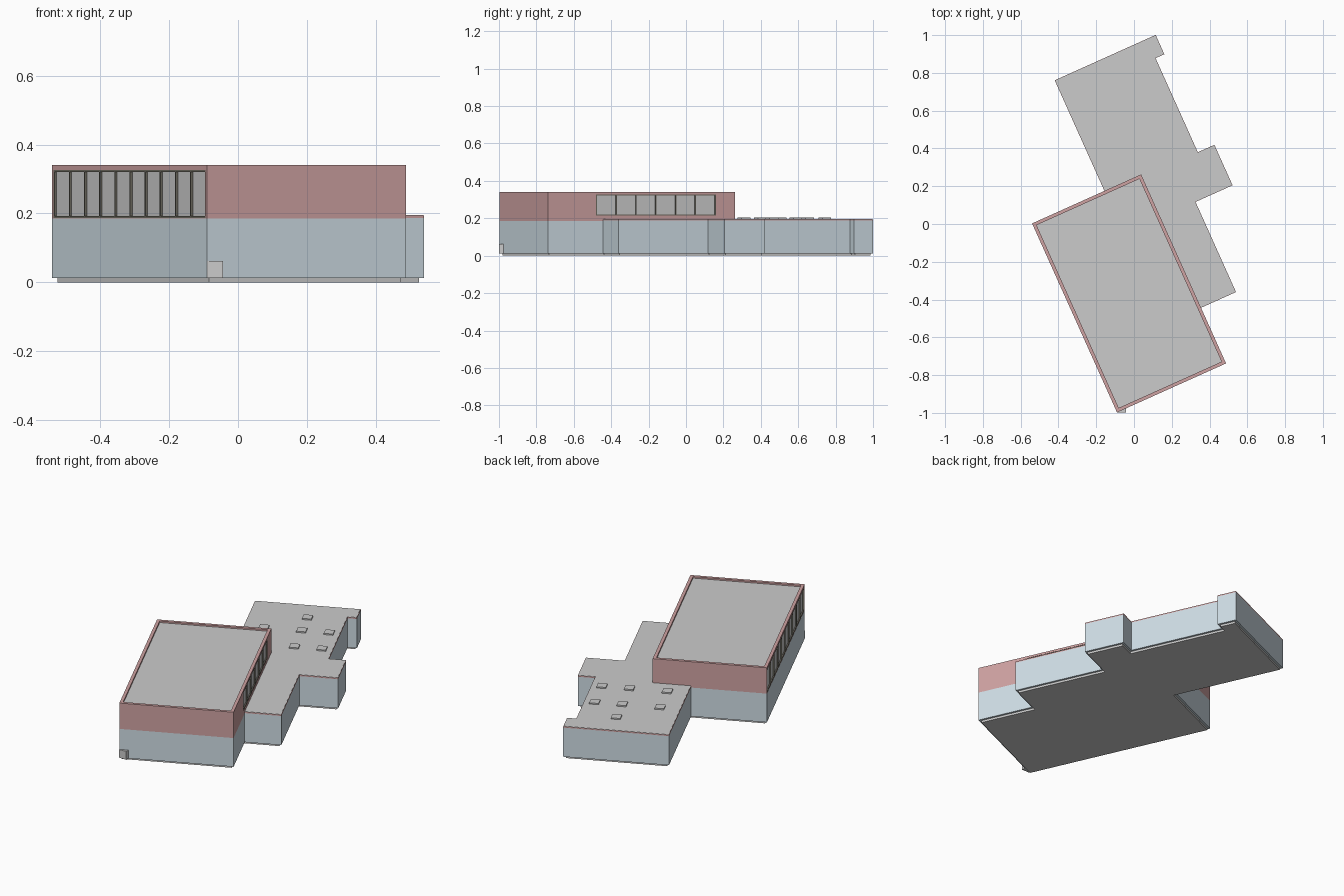
import bpy, bmesh, math

if "Cube" in bpy.data.objects:
    bpy.data.objects.remove(bpy.data.objects["Cube"])

TURN = math.radians(24.2)   # whole building is turned on the site


def material(name, color):
    m = bpy.data.materials.new(name)
    m.diffuse_color = (*color, 1)
    m.use_nodes = True
    m.node_tree.nodes["Principled BSDF"].inputs["Base Color"].default_value = m.diffuse_color
    return m


BLUE = material("pale_blue_wall", (0.62, 0.72, 0.78))
RED = material("dusty_red_cladding", (0.62, 0.36, 0.36))
FRAME = material("dark_frame", (0.16, 0.15, 0.12))


def prism(name, outline, z0, z1, mat=None, turn=TURN):
    """Extrude a counter-clockwise outline from z0 to z1."""
    bm = bmesh.new()
    face = bm.faces.new([bm.verts.new((x, y, z0)) for x, y in outline])
    top = bmesh.ops.extrude_face_region(bm, geom=[face])["geom"]
    for v in top:
        if isinstance(v, bmesh.types.BMVert):
            v.co.z = z1
    bmesh.ops.recalc_face_normals(bm, faces=bm.faces)
    mesh = bpy.data.meshes.new(name)
    bm.to_mesh(mesh)
    bm.free()
    ob = bpy.data.objects.new(name, mesh)
    bpy.context.collection.objects.link(ob)
    ob.rotation_euler.z = turn
    if mat:
        mesh.materials.append(mat)
    return ob


def rect(x0, x1, y0, y1):
    return [(x0, y0), (x1, y0), (x1, y1), (x0, y1)]


def inset(outline, d):
    """Shrink a right-angled counter-clockwise outline by d."""
    out = []
    for i, (x, y) in enumerate(outline):
        px, py = outline[i - 1]
        nx, ny = outline[(i + 1) % len(outline)]
        dx = dy = 0
        for ex, ey in ((x - px, y - py), (nx - x, ny - y)):
            if abs(ex) > abs(ey):
                dy = math.copysign(d, ex)
            else:
                dx = -math.copysign(d, ey)
        out.append((x + dx, y + dy))
    return out


def cut(target, cutter):
    cutter.hide_render = True
    cutter.display_type = 'WIRE'
    mod = target.modifiers.new("cut", 'BOOLEAN')
    mod.operation = 'DIFFERENCE'
    mod.solver = 'EXACT'
    mod.object = cutter


# Hall: plinth, wall, clad upper band
X0, X1, Y0, Y1 = -0.491, 0.142, -0.873, 0.224
hall = rect(X0, X1, Y0, Y1)
prism("hall_plinth", inset(hall, 0.012), 0, 0.0125)
prism("hall_lower_wall", hall, 0.0125, 0.185, BLUE)
upper = prism("hall_upper_band", hall, 0.185, 0.34, RED)

# Sunken hall roof behind the parapet
cut(upper, prism("roof_cutter", inset(hall, 0.018), 0.329, 0.36))
prism("hall_roof", inset(hall, 0.0182), 0.32, 0.331)


# Recessed window strips on both long sides
def window_strip(side, wall_x, inward, y0, y1, z0, z1, panes):
    depth, bar = 0.012, 0.005

    def span(a, b, ya, yb):
        xs = sorted((wall_x + inward * a, wall_x + inward * b))
        return rect(xs[0], xs[1], ya, yb)

    cut(upper, prism(side + "_window_cutter", span(-0.02, depth, y0, y1), z0, z1))
    prism(side + "_glass", span(depth - 0.004, depth + 0.001, y0, y1), z0, z1)
    step = (y1 - y0 - bar) / panes
    for i in range(panes + 1):
        y = y0 + i * step
        prism(f"{side}_mullion_{i}", span(0.001, depth, y, y + bar), z0, z1, FRAME)
    for label, z in (("sill", z0), ("head", z1 - bar)):
        prism(f"{side}_window_{label}", span(0.001, depth, y0, y1), z, z + bar, FRAME)


window_strip("west", X0, 1, Y0 + 0.010, Y1 - 0.010, 0.187, 0.326, 10)
window_strip("east", X1, -1, -0.59, 0.112, 0.215, 0.328, 6)

# Low wing: stepped outline, plinth, wall and roof slab
wing = [(0.10, -0.55), (0.345, -0.55), (0.345, -0.027), (0.56, -0.027),
        (0.56, 0.208), (0.464, 0.208), (0.464, 0.754), (0.515, 0.754),
        (0.515, 0.866), (-0.071, 0.866), (-0.071, 0.18), (0.10, 0.18)]
prism("wing_plinth", inset(wing, 0.012), 0, 0.0125)
prism("wing_wall", wing, 0.0125, 0.187, BLUE)
prism("wing_roof_edge", wing, 0.187, 0.194, RED)
prism("wing_roof", inset(wing, 0.002), 0.19, 0.1955)

# Rooflights on the wing
S = 0.026
spots = [(x, y) for y in (0.322, 0.532) for x in (0.042, 0.252, 0.404)]
for i, (x, y) in enumerate(spots + [(0.252, 0.70)]):
    prism(f"rooflight_{i}", rect(x - S, x + S, y - S, y + S), 0.195, 0.203)

# Small service box at the front corner
prism("service_box", rect(-0.09, -0.043, -0.999, -0.95), 0.0125, 0.062, turn=0)
